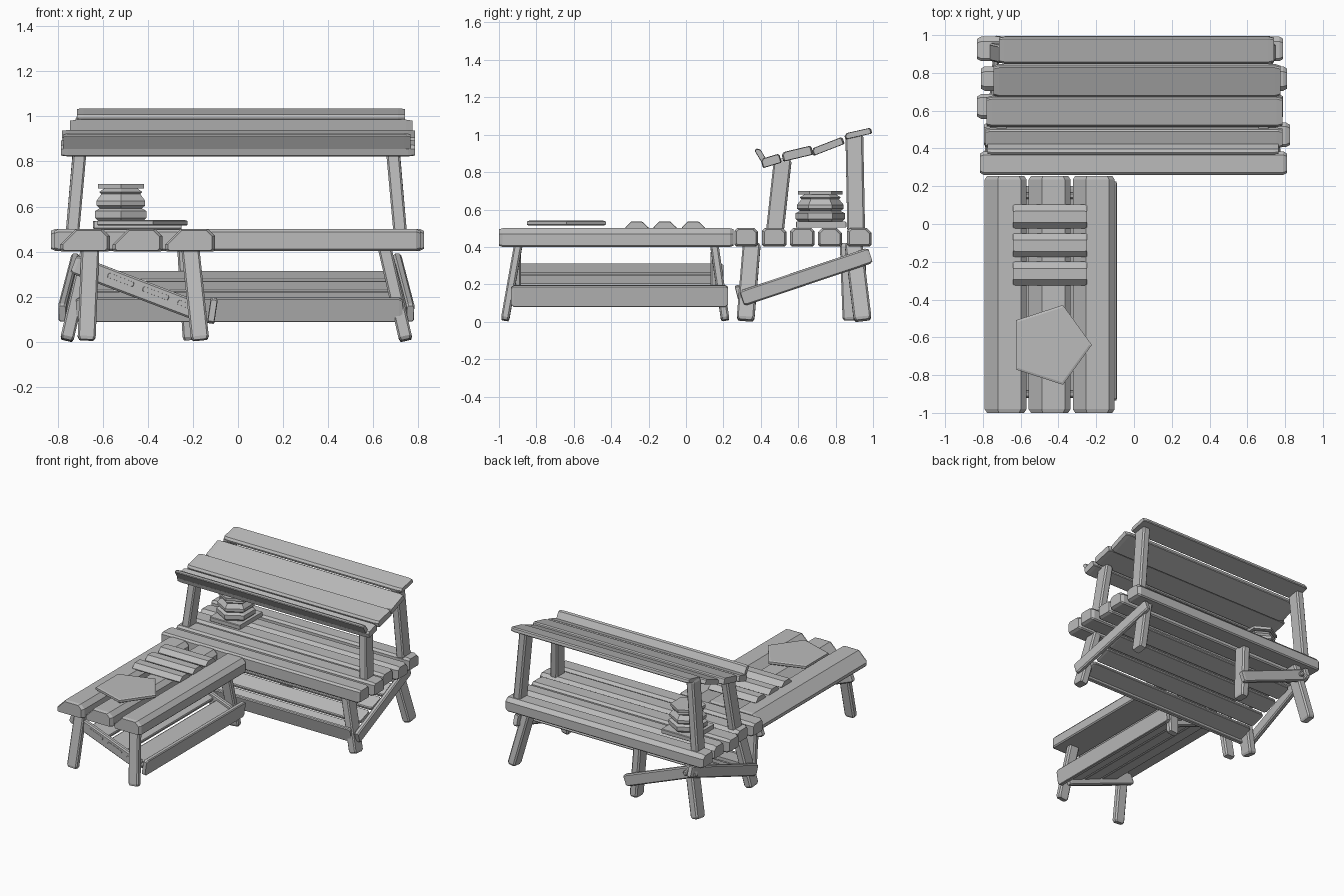
import bpy, bmesh, math, random
from mathutils import Vector

random.seed(4)
cube = bpy.data.objects.get("Cube")
if cube:
    bpy.data.objects.remove(cube, do_unlink=True)

grey = bpy.data.materials.new("weathered_grey")
grey.use_nodes = True
colour = (0.5, 0.5, 0.5, 1)
grey.diffuse_color = colour
grey.node_tree.nodes["Principled BSDF"].inputs["Base Color"].default_value = colour

X, Y, Z = Vector((1, 0, 0)), Vector((0, 1, 0)), Vector((0, 0, 1))


def loft(name, rings):
    """Skin a list of equal-sized rings and cap both ends."""
    bm = bmesh.new()
    loops = [[bm.verts.new(p) for p in ring] for ring in rings]
    n = len(loops[0])
    for low, high in zip(loops, loops[1:]):
        for i in range(n):
            j = (i + 1) % n
            bm.faces.new((low[i], low[j], high[j], high[i]))
    bm.faces.new(loops[0][::-1])
    bm.faces.new(loops[-1])
    bmesh.ops.recalc_face_normals(bm, faces=bm.faces)
    mesh = bpy.data.meshes.new(name)
    bm.to_mesh(mesh)
    bm.free()
    mesh.materials.append(grey)
    obj = bpy.data.objects.new(name, mesh)
    bpy.context.collection.objects.link(obj)
    return obj


def chamfered(w, t, left=0.015, right=0.015, low=0.008):
    """Plank cross-section with its own chamfer for each upper corner."""
    w, t = w / 2, t / 2
    return [(-w + low, -t), (w - low, -t), (w, -t + low), (w, t - right),
            (w - right, t), (-w + left, t), (-w, t - min(left, 1.6 * t)), (-w, -t + low)]


def beam(name, a, b, profile, up=Z, cut=0.015, shrink=0.82):
    """Profile swept from a to b, with chamfered ends."""
    a, b = Vector(a), Vector(b)
    d = (b - a).normalized()
    side = d.cross(up).normalized()
    top = side.cross(d)
    stations = [(a, shrink), (a + d * cut, 1), (b - d * cut, 1), (b, shrink)]
    return loft(name, [[c + (side * p + top * q) * s for p, q in profile]
                       for c, s in stations])


def turned(name, centre, sides, levels, turn=0):
    """Faceted round part from (radius, height) levels."""
    x, y = centre
    angles = [turn + math.tau * i / sides for i in range(sides)]
    return loft(name, [[(x + r * math.cos(k), y + r * math.sin(k), z) for k in angles]
                       for r, z in levels])


# Counter planks
counter = [(0.322, 0.125, -0.815, 0.81), (0.472, 0.13, -0.795, 0.825),
           (0.622, 0.13, -0.83, 0.79), (0.77, 0.13, -0.81, 0.81), (0.927, 0.13, -0.83, 0.79)]
for i, (y, w, x0, x1) in enumerate(counter):
    chamfers = random.uniform(0.015, 0.03), random.uniform(0.012, 0.025)
    beam(f"counter_plank_{i + 1}", (x0, y, 0.452), (x1, y, 0.452),
         chamfered(w, 0.098, *chamfers), cut=0.02)

# Side wing planks
for i, x in enumerate((-0.68, -0.447, -0.213)):
    beam(f"wing_plank_{i + 1}", (x, -1, 0.45), (x, 0.255, 0.45),
         chamfered(0.222, 0.1, 0.07, 0.03), cut=0.02, shrink=0.88)

# Roof boards: front edge, back edge, thickness, left and right ends
roof = [((0.378, 0.925), (0.42, 0.855), 0.03, -0.775, 0.765),
        ((0.405, 0.845), (0.505, 0.875), 0.05, -0.785, 0.785),
        ((0.515, 0.88), (0.675, 0.918), 0.05, -0.78, 0.785),
        ((0.675, 0.905), (0.842, 0.97), 0.04, -0.745, 0.775),
        ((0.848, 0.99), (0.992, 1.022), 0.032, -0.715, 0.74)]
for i, ((y0, z0), (y1, z1), t, x0, x1) in enumerate(roof):
    edge = Vector((0, y1 - y0, z1 - z0))
    normal = X.cross(edge).normalized()
    mid = Vector((0, (y0 + y1) / 2, (z0 + z1) / 2))
    beam(f"roof_board_{i + 1}", mid + X * x0, mid + X * x1,
         chamfered(edge.length, t, 0.008, 0.014, 0.005), up=normal, cut=0.03, shrink=0.9)

# Roof posts, counter legs and end braces on both ends
post = chamfered(0.06, 0.095, 0.01, 0.01)
brace = chamfered(0.036, 0.085, 0.008, 0.008)
for s, end in ((-1, "right"), (1, "left")):
    off = -0.015 if s < 0 else 0
    beam(f"front_post_{end}", (s * 0.72 + off, 0.475, 0.48),
         (s * 0.685 + off, 0.518, 0.87), post, Y)
    beam(f"back_post_{end}", (s * 0.72 + off, 0.91, 0.48),
         (s * 0.675 + off, 0.9, 1.0), post, Y)
    beam(f"front_leg_{end}", (s * 0.745 + off, 0.318, 0.008),
         (s * 0.65 + off, 0.352, 0.42), post, Y)
    beam(f"back_leg_{end}", (s * 0.745 + off, 0.945, 0.008),
         (s * 0.65 + off, 0.895, 0.42), post, Y)
    beam(f"end_brace_{end}", (s * 0.765 + off, 0.3, 0.125),
         (s * 0.705 + off, 0.985, 0.355), brace)

# Middle back leg with its bolted brace
beam("middle_back_leg", (-0.215, 0.885, 0.008), (-0.24, 0.87, 0.42), post, Y)
beam("back_brace", (-0.17, 0.945, 0.13), (-0.74, 0.945, 0.35), brace)
bolt = turned("brace_bolt", (0, 0), 8, [(0.018, 0), (0.018, 0.02), (0.012, 0.026)])
bolt.rotation_euler.x = -math.pi / 2
bolt.location = (-0.68, 0.96, 0.33)

# Wing legs and braces
wing_leg = chamfered(0.08, 0.045, 0.01, 0.01)
for end, foot, head, inner in (("front", -0.968, -0.895, -0.9), ("back", 0.21, 0.15, 0.15)):
    beam(f"wing_{end}_outer_leg", (-0.672, foot, 0.008), (-0.655, head, 0.42), wing_leg, Y)
    beam(f"wing_{end}_inner_leg", (-0.168, foot, 0.008), (-0.212, head, 0.42), wing_leg, Y)
    beam(f"wing_{end}_brace", (-0.165, inner, 0.13), (-0.73, inner, 0.345), brace)

# Sloping shelves, each with a lip on the low edge
for i in range(4):
    y, z = 0.35 + i * 0.135, 0.143 + i * 0.047
    beam(f"counter_shelf_board_{i + 1}", (-0.7, y, z), (0.7, y, z),
         chamfered(0.125, 0.025, 0.006, 0.006, 0.004), up=Vector((0, -0.34, 1)))
beam("counter_shelf_lip", (-0.72, 0.285, 0.142), (0.73, 0.285, 0.142),
     chamfered(0.025, 0.11, 0.006, 0.006, 0.004), up=Vector((0, -0.25, 1)))
for i in range(3):
    x, z = -0.21 - i * 0.155, 0.155 + i * 0.06
    beam(f"wing_shelf_board_{i + 1}", (x, -0.92, z), (x, 0.2, z),
         chamfered(0.145, 0.025, 0.006, 0.006, 0.004), up=Vector((0.38, 0, 1)))
beam("wing_shelf_lip", (-0.113, -0.935, 0.138), (-0.113, 0.225, 0.138),
     chamfered(0.032, 0.115, 0.006, 0.006, 0.004), up=Vector((0.15, 0, 1)))

# Small loaves across the wing
for i, y in enumerate((0.04, -0.112, -0.262)):
    beam(f"loaf_{i + 1}", (-0.64, y, 0.515), (-0.25, y, 0.515),
         chamfered(0.125, 0.04, 0.035, 0.03), cut=0.01, shrink=0.94)

# Five-sided tray
turned("tray", (-0.445, -0.64), 5,
       [(0.215, 0.515), (0.222, 0.52), (0.222, 0.536), (0.208, 0.54)])

# Jar on a square stand, with a flat lid
beam("jar_stand", (-0.643, 0.722, 0.519), (-0.398, 0.722, 0.519),
     chamfered(0.27, 0.032, 0.004, 0.004, 0.003), cut=0.004, shrink=0.98)
turned("jar", (-0.52, 0.718), 6,
       [(0.115, 0.535), (0.132, 0.55), (0.132, 0.58), (0.108, 0.592), (0.125, 0.605),
        (0.125, 0.625), (0.1, 0.655), (0.11, 0.665), (0.085, 0.68)], math.pi / 6)
turned("jar_lid", (-0.52, 0.718), 6, [(0.118, 0.68), (0.118, 0.7)], math.pi / 6)
